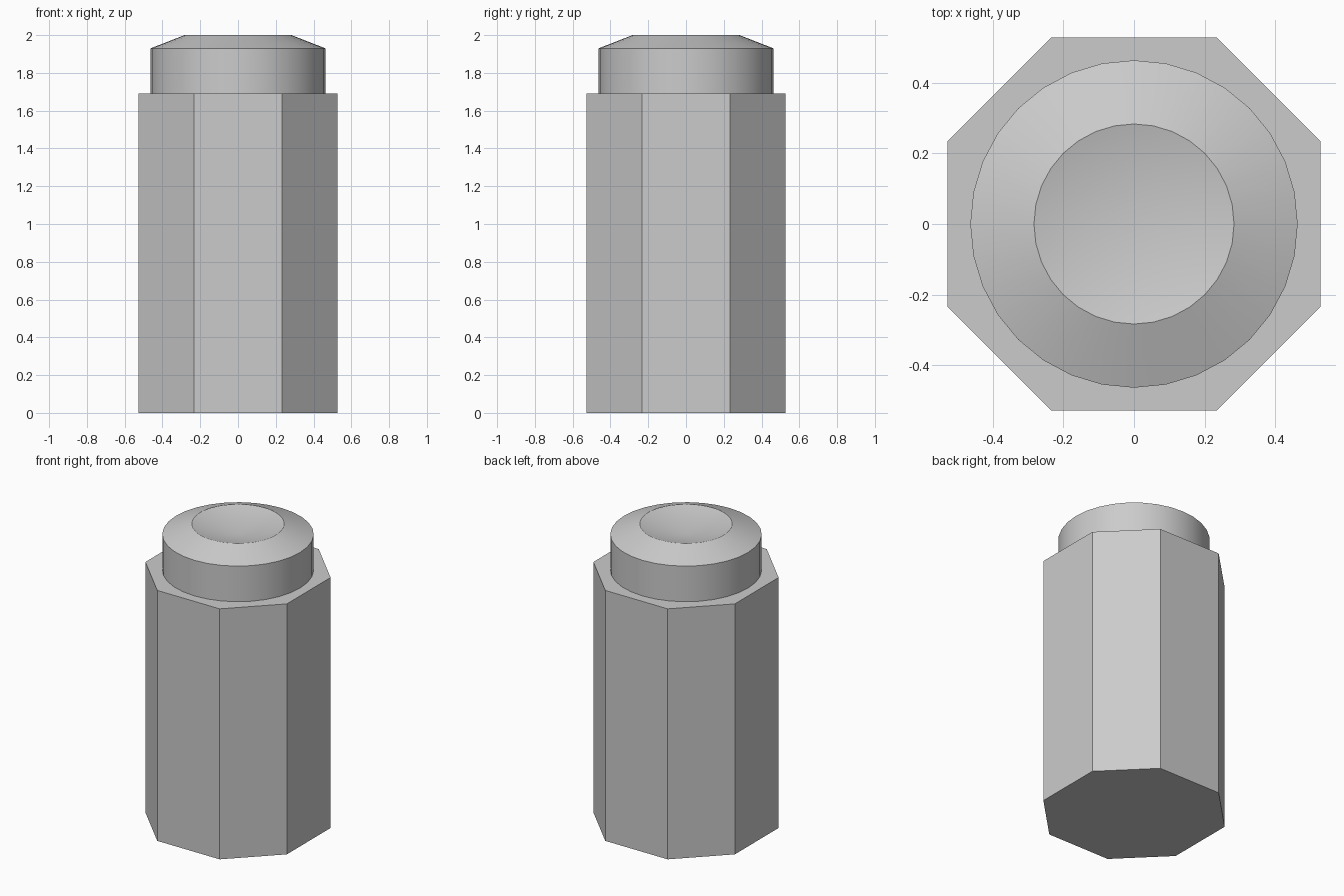
import bpy
import bmesh
import math

cube = bpy.data.objects.get("Cube")
if cube:
    bpy.data.objects.remove(cube, do_unlink=True)

# Plain grey used for the whole model
grey = bpy.data.materials.new("plain_grey")
grey.use_nodes = True
grey.diffuse_color = (0.6, 0.6, 0.6, 1)
grey.node_tree.nodes["Principled BSDF"].inputs["Base Color"].default_value = grey.diffuse_color


def finish(name, bm):
    bmesh.ops.recalc_face_normals(bm, faces=bm.faces)
    mesh = bpy.data.meshes.new(name)
    bm.to_mesh(mesh)
    bm.free()
    mesh.materials.append(grey)
    obj = bpy.data.objects.new(name, mesh)
    bpy.context.collection.objects.link(obj)
    return obj


# Eight-sided body: a square outline with cut corners, extruded upward
HALF, FLAT, SHOULDER = 0.528, 0.233, 1.69
bm = bmesh.new()
outline = []
for quarter in range(4):
    c, s = round(math.cos(quarter * math.pi / 2)), round(math.sin(quarter * math.pi / 2))
    for y in (-FLAT, FLAT):
        outline.append(bm.verts.new((c * HALF - s * y, s * HALF + c * y, 0)))
base = bm.faces.new(outline)
top = bmesh.ops.extrude_face_region(bm, geom=[base], use_keep_orig=True)
bmesh.ops.translate(bm, vec=(0, 0, SHOULDER),
                    verts=[e for e in top["geom"] if isinstance(e, bmesh.types.BMVert)])
finish("octagonal_body", bm)

# Round cap: straight wall, sloped rim and a shallow conical dish
profile = [(0, SHOULDER), (0.463, SHOULDER), (0.463, 1.93), (0.283, 2.0), (0, 1.93)]
bm = bmesh.new()
points = [bm.verts.new((r, 0, z)) for r, z in profile]
edges = [bm.edges.new(pair) for pair in zip(points, points[1:])]
bmesh.ops.spin(bm, geom=points + edges, cent=(0, 0, 0), axis=(0, 0, 1),
               angle=math.tau, steps=32, use_merge=True)
bmesh.ops.remove_doubles(bm, verts=bm.verts, dist=0.0001)
cap = finish("dished_cap", bm)

bpy.ops.object.select_all(action="DESELECT")
cap.select_set(True)
bpy.context.view_layer.objects.active = cap
bpy.ops.object.shade_smooth_by_angle(angle=math.radians(28))
